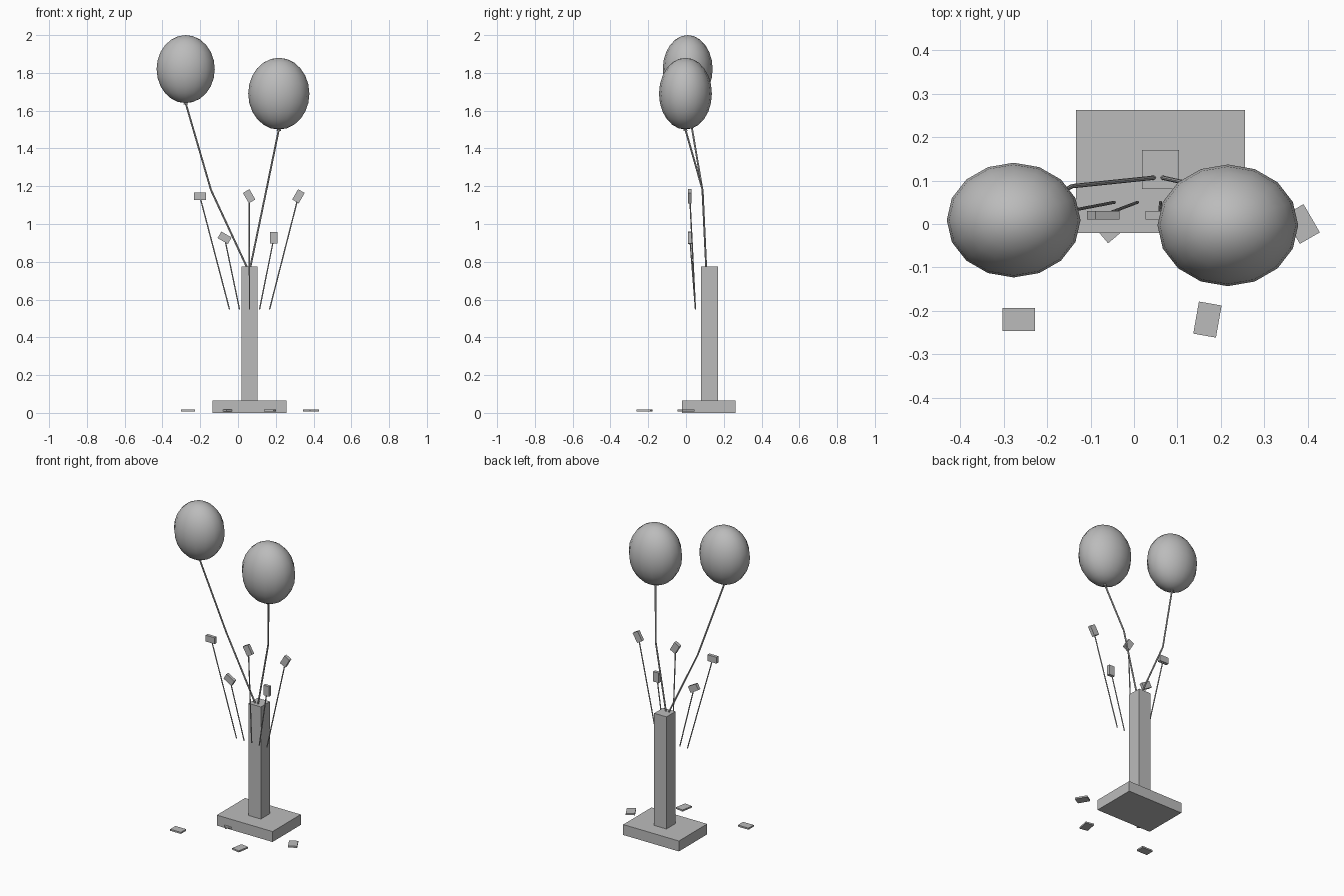
import bpy
from math import radians
from mathutils import Vector

cube = bpy.data.objects.get("Cube")
if cube:
    bpy.data.objects.remove(cube, do_unlink=True)

grey = bpy.data.materials.new("plain grey")
grey.use_nodes = True
grey.diffuse_color = (0.5, 0.5, 0.5, 1)
grey.node_tree.nodes["Principled BSDF"].inputs["Base Color"].default_value = (0.5, 0.5, 0.5, 1)


def finish(name, smooth=False):
    ob = bpy.context.object
    ob.name = ob.data.name = name
    ob.data.materials.append(grey)
    if smooth:
        bpy.ops.object.shade_smooth_by_angle(angle=radians(40))
    return ob


def box(name, center, size, rot=(0, 0, 0)):
    bpy.ops.mesh.primitive_cube_add(size=1, location=center, rotation=rot)
    bpy.context.object.scale = size
    return finish(name)


def rod(name, start, end, radius):
    a, b = Vector(start), Vector(end)
    turn = (b - a).to_track_quat("Z", "Y").to_euler()
    bpy.ops.mesh.primitive_cylinder_add(vertices=8, radius=radius, depth=(b - a).length,
                                        location=(a + b) / 2, rotation=turn)
    return finish(name, True)


# Base slab and square post
box("base", (0.061, 0.121, 0.033), (0.39, 0.283, 0.066))
box("post", (0.061, 0.125, 0.42), (0.086, 0.09, 0.712))

# Balloons, each with a knot and a string bent once on its way to the post
balloons = [
    ("right", (-0.277, 0.009, 1.82), (0.154, 0.132, 0.18), (-0.143, 0.087, 1.18), 0.05),
    ("left", (0.216, -0.003, 1.69), (0.162, 0.14, 0.19), (0.15, 0.088, 1.18), 0.064),
]
for side, center, size, bend, foot in balloons:
    bpy.ops.mesh.primitive_uv_sphere_add(segments=16, ring_count=12, radius=1, location=center)
    bpy.context.object.scale = size
    finish(side + "_balloon", True)
    tip = (center[0], center[1], center[2] - size[2])
    bpy.ops.mesh.primitive_cone_add(vertices=8, radius1=0.012, radius2=0.006, depth=0.016,
                                    location=tip)
    finish(side + "_balloon_knot")
    rod(side + "_upper_string", bend, tip, 0.005)
    rod(side + "_lower_string", (foot, 0.107, 0.765), bend, 0.005)

# Fan of thin stems, each tipped by a small block turned a further 30 degrees
for i, x in enumerate((-0.202, -0.071, 0.059, 0.19, 0.32)):
    head = (x, 0.02, 0.927 if i % 2 else 1.147)
    rod(f"stem_{i + 1}", (0.061 + (i - 2) * 0.053, 0.05, 0.548), head, 0.0035)
    box(f"stem_block_{i + 1}", head, (0.063, 0.02, 0.04), (0, radians(30 * i), 0))

# Loose flat chips around the base
for i in range(4):
    box(f"ground_chip_{i + 1}", (-0.265 + i * 0.217, -0.22 if i % 2 == 0 else 0, 0.013),
        (0.075, 0.053, 0.01), (0, 0, radians(40 * i)))
